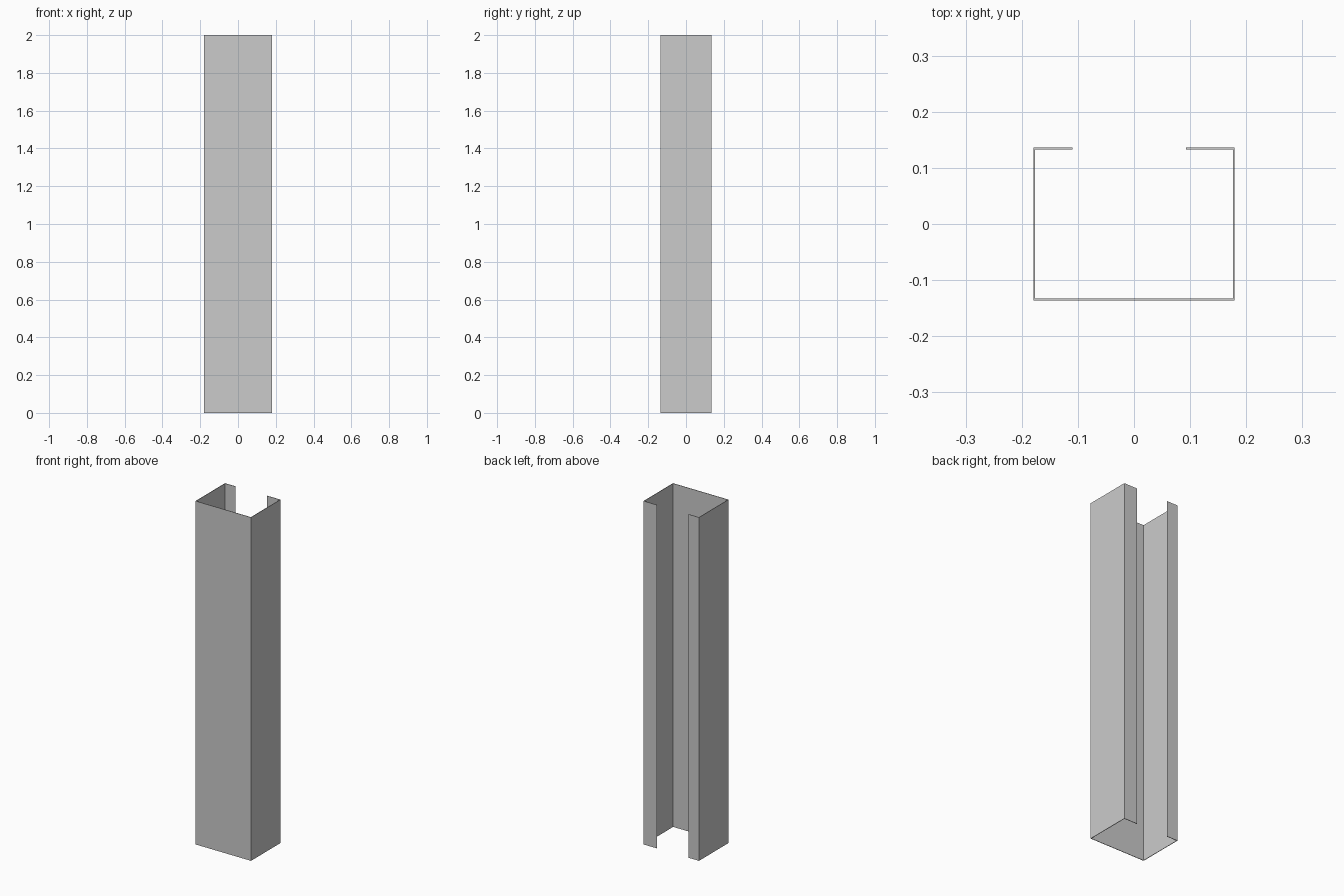
import bpy, bmesh

if "Cube" in bpy.data.objects:
    bpy.data.objects.remove(bpy.data.objects["Cube"])

W, D, H, T = 0.179, 0.136, 2.0, 0.003  # half width, half depth, height, sheet thickness
LEFT_LIP, RIGHT_LIP = -0.110, 0.093    # inner ends of the two lips

# Closed C-shaped cross-section: outer outline, then back along the inside
outer = [(LEFT_LIP, D), (-W, D), (-W, -D), (W, -D), (W, D), (RIGHT_LIP, D)]
w, d = W - T, D - T
inner = [(RIGHT_LIP, d), (w, d), (w, -d), (-w, -d), (-w, d), (LEFT_LIP, d)]

# Extrude the section upwards
bm = bmesh.new()
base = bm.faces.new([bm.verts.new((x, y, 0)) for x, y in outer + inner])
ext = bmesh.ops.extrude_face_region(bm, geom=[base], use_keep_orig=True)
top = [v for v in ext["geom"] if isinstance(v, bmesh.types.BMVert)]
bmesh.ops.translate(bm, verts=top, vec=(0, 0, H))
bmesh.ops.recalc_face_normals(bm, faces=bm.faces)

mesh = bpy.data.meshes.new("lipped_channel")
bm.to_mesh(mesh)
bm.free()
bpy.context.collection.objects.link(bpy.data.objects.new("lipped_channel", mesh))
